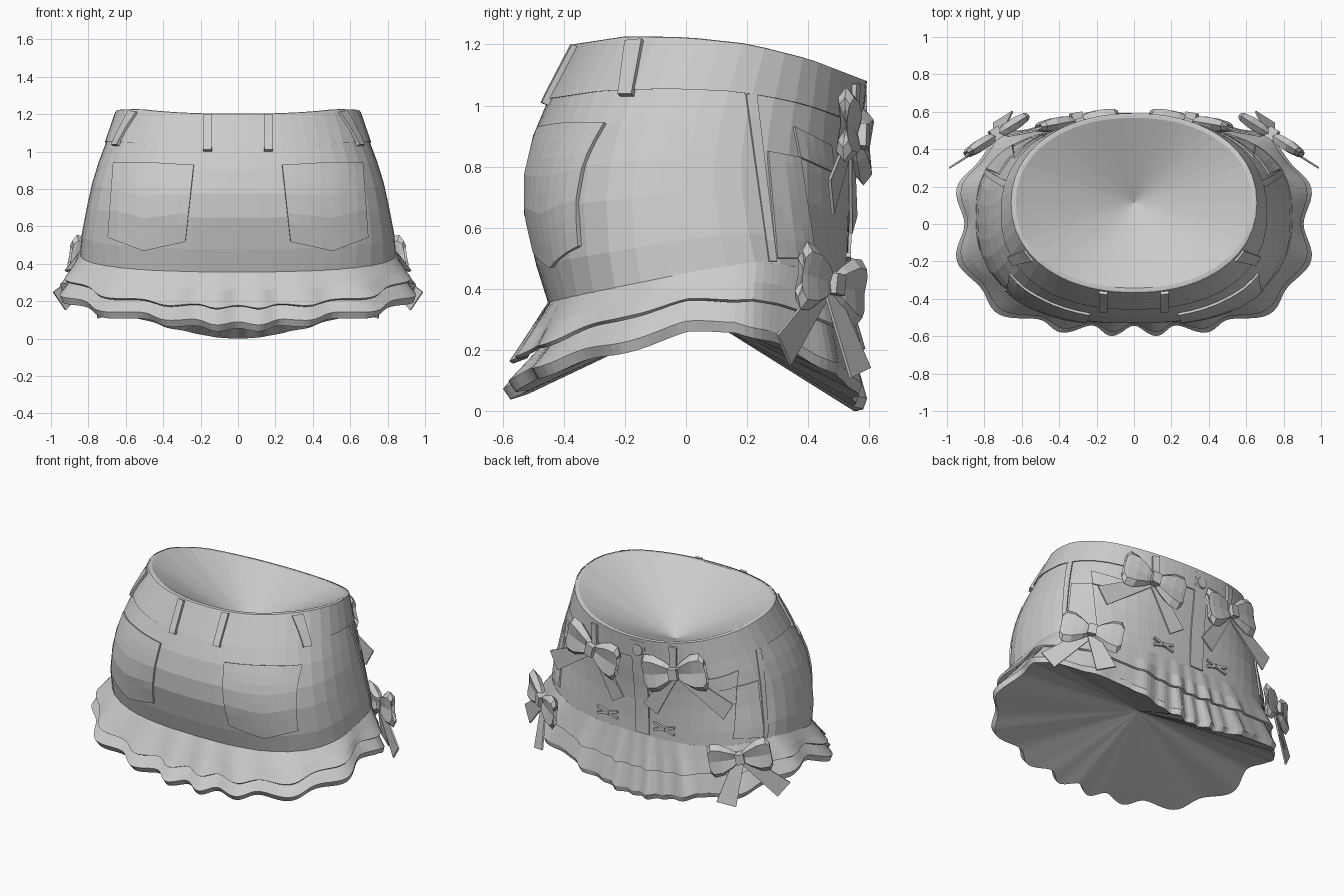
import bpy, bmesh, math
from mathutils import Vector, Matrix
from mathutils.bvhtree import BVHTree

if "Cube" in bpy.data.objects:
    bpy.data.objects.remove(bpy.data.objects["Cube"])

grey = bpy.data.materials.new("cloth grey")
grey.diffuse_color = (0.6, 0.6, 0.6, 1)
grey.use_nodes = True
grey.node_tree.nodes["Principled BSDF"].inputs["Base Color"].default_value = grey.diffuse_color


def interp(tab, x):
    if x <= tab[0][0]:
        return tab[0][1]
    for (a, va), (b, vb) in zip(tab, tab[1:]):
        if x <= b:
            return va + (vb - va) * (x - a) / (b - a)
    return tab[-1][1]


def finish(name, bm, solid=0, offset=0):
    bmesh.ops.recalc_face_normals(bm, faces=bm.faces)
    me = bpy.data.meshes.new(name)
    bm.to_mesh(me)
    bm.free()
    me.materials.append(grey)
    ob = bpy.data.objects.new(name, me)
    bpy.context.collection.objects.link(ob)
    if solid:
        m = ob.modifiers.new("thickness", 'SOLIDIFY')
        m.thickness, m.offset = solid, offset
    return ob


def ring(count, hx, y0, y1, n, zfun, amp=0):
    """Rounded-box outline in polar form; zfun takes depth (-1 front, 1 back) and sine of angle."""
    cy, hy, pts = (y0 + y1) / 2, (y1 - y0) / 2, []
    for i in range(count):
        th = 2 * math.pi * i / count - math.pi / 2
        c, s = math.cos(th), math.sin(th)
        r = (abs(c / hx) ** n + abs(s / hy) ** n) ** (-1 / n)
        back = max(0, s) ** 2
        w = -math.cos(16 * (th + math.pi / 2)) * (1 - .7 * back) + .45 * back * math.cos(32 * th)
        z = zfun(s * r / hy, s) - amp * .35 * w * (1 - back)
        r += amp * w
        pts.append(Vector((c * r, cy + s * r, z)))
    return pts


def loft(bm, rings, bottom=None, top=None):
    vs = [[bm.verts.new(p) for p in r] for r in rings]
    k = len(rings[0])
    for a, b in zip(vs, vs[1:]):
        for i in range(k):
            j = (i + 1) % k
            bm.faces.new((a[i], a[j], b[j], b[i]))
    for apex, r in ((bottom, vs[0]), (top, vs[-1])):
        if apex is not None:
            v = bm.verts.new(apex)
            for i in range(k):
                bm.faces.new((r[i], r[(i + 1) % k], v))


# Heights of waist, seam and frill edges from front (-1) to back (+1)
WAIST = [(-1, 1.2), (-.65, 1.225), (-.23, 1.222), (.2, 1.2), (.62, 1.15), (1, 1.08)]
SEAM = [(-1, .35), (-.5, .40), (0, .45), (.4, .48), (.7, .46), (1, .40)]
UPPER = [(-1, .17), (-.74, .195), (-.49, .24), (-.21, .32), (0, .36), (.22, .375), (.48, .31), (.74, .25), (1, .2)]
HEM = [(-1, .045), (-.74, .09), (-.49, .13), (-.21, .2), (0, .25), (.16, .265), (.32, .22), (.48, .15),
       (.74, .09), (1, 0)]
# Body sections: level, half width, front y, back y, squareness
BODY = [(0, .845, -.45, .53, 2.7), (.15, .835, -.49, .53, 2.7), (.35, .805, -.53, .535, 2.6),
        (.5, .78, -.53, .545, 2.5), (.65, .745, -.50, .56, 2.4), (.79, .705, -.45, .57, 2.3),
        (1, .65, -.36, .585, 2.15)]


def body_ring(k, count=56, off=0, dz=0):
    t, hx, y0, y1, n = BODY[k]
    f = lambda s, sn: interp(SEAM, s) * (1 - t) + interp(WAIST, s) * t + dz
    return ring(count, hx + off, y0 - off, y1 + off, n, f)


# Main body with sunken top
bm = bmesh.new()
loft(bm, [body_ring(k) for k in range(7)] + [body_ring(6, off=-.018)], top=(0, .115, .88))
body = finish("body", bm)
tree = BVHTree.FromPolygons([v.co.copy() for v in body.data.vertices],
                            [tuple(p.vertices) for p in body.data.polygons])

# Waistband
bm = bmesh.new()
loft(bm, [body_ring(5), body_ring(5, off=.007), body_ring(6, off=.007), body_ring(6, dz=.002)])
finish("waistband", bm)

# Upper and lower frills; the lower one is closed by a folded fan underneath
K = 192
bm = bmesh.new()
loft(bm, [body_ring(0, K, dz=.01),
          ring(K, .885, -.505, .55, 2.75, lambda s, a: (interp(SEAM, s) + interp(UPPER, a)) / 2, .012),
          ring(K, .915, -.555, .57, 2.8, lambda s, a: interp(UPPER, a), .024)])
finish("upper_frill", bm, .014, -1)
bm = bmesh.new()
loft(bm, [ring(K, .925, -.548, .56, 2.85, lambda s, a: interp(HEM, a), .028),
          ring(K, .935, -.572, .572, 2.85, lambda s, a: interp(HEM, a) + .035, .028),
          ring(K, .85, -.47, .53, 2.8, lambda s, a: interp(UPPER, a) + .04, .008)],
     bottom=(0, .04, .32))
finish("lower_frill", bm)


def cast(axis, side, a, z):
    d = Vector((0, -side, 0)) if axis == 'y' else Vector((-side, 0, 0))
    for _ in range(20):
        o = Vector((a, side * 3, z)) if axis == 'y' else Vector((side * 3, a, z))
        hit = tree.ray_cast(o, d)[0]
        if hit:
            return hit
        z -= .01
    return o + d * 2.5


def drape(name, axis, side, top, bot, th, nu=4, nv=8):
    """Plate laid on the body between two outlines given in the (x or y, z) plane."""
    bm, rows = bmesh.new(), []
    cols = [(i, u / nu) for i in range(len(top) - 1) for u in range(nu)] + [(len(top) - 2, 1)]
    for i, f in cols:
        a = Vector(top[i]).lerp(Vector(top[i + 1]), f)
        b = Vector(bot[i]).lerp(Vector(bot[i + 1]), f)
        rows.append([bm.verts.new(cast(axis, side, *a.lerp(b, v / nv))) for v in range(nv + 1)])
    for r, q in zip(rows, rows[1:]):
        for v in range(nv):
            bm.faces.new((r[v], q[v], q[v + 1], r[v + 1]))
    return finish(name, bm, 2 * th, 0)


# Pockets, seams and belt loops, on both sides
for s, tag in ((1, "right"), (-1, "left")):
    fx = lambda pts: [(x * s, z) for x, z in pts]
    drape("rear_pocket_" + tag, 'y', -1, fx([(.235, .925), (.5, .94), (.66, .94)]),
          fx([(.28, .52), (.5, .47), (.69, .54)]), .013)
    drape("belt_loop_inner_" + tag, 'y', -1, fx([(.14, 1.19), (.185, 1.19)]),
          fx([(.14, 1.0), (.185, 1.0)]), .024, 1)
    drape("belt_loop_outer_" + tag, 'x', s, [(-.19, 1.205), (-.135, 1.21)],
          [(-.215, 1.03), (-.17, 1.03)], .02, 1)
    drape("belt_loop_far_" + tag, 'y', 1, fx([(.265, 1.075), (.31, 1.07)]),
          fx([(.265, .92), (.31, .92)]), .022, 1)
    drape("side_seam_" + tag, 'x', s, [(.195, 1.035), (.23, 1.035)],
          [(.27, .49), (.295, .49)], .008, 1)
    drape("side_pocket_" + tag, 'x', s, [(.265, .85), (.37, .83)],
          [(.295, .5), (.42, .5)], .009, 4, 12)
    drape("pocket_facing_" + tag, 'x', s, [(.35, .93), (.47, .87)],
          [(.37, .83), (.48, .78)], .009, 4)

# Overlapping placket with button
drape("placket", 'y', 1, [(-.1, 1.06), (0, 1.06)], [(-.1, .42), (0, .42)], .009, 2)
bm = bmesh.new()
bmesh.ops.create_cone(bm, cap_ends=True, segments=16, radius1=.04, radius2=.036, depth=.02,
                      matrix=Matrix.Translation((-.05, .583, 1.0)) @ Matrix.Rotation(-math.pi / 2, 4, 'X'))
finish("button", bm)


def strip(bm, a, b, normal, wa, wb, th=.005):
    """Flat ribbon from a to b that widens from wa to wb."""
    a, b = Vector(a), Vector(b)
    d = (b - a).normalized()
    w = d.cross(normal).normalized()
    n = w.cross(d).normalized() * th
    q = [[bm.verts.new(p + o) for p in (a - w * wa, a + w * wa, b + w * wb, b - w * wb)] for o in (n, -n)]
    bm.faces.new(q[0])
    bm.faces.new(q[1])
    for i in range(4):
        j = (i + 1) % 4
        bm.faces.new((q[0][i], q[0][j], q[1][j], q[1][i]))


WING = [(.012, .035, .02), (.06, .075, .038), (.13, .118, .042), (.19, .125, .032), (.215, .085, .02), (.2, .05, .01)]


def bow(name, s, loc, az, tilt, size, tails):
    """Two creased wings, a knot and two tails; s mirrors it across x."""
    loc = Vector((loc[0] * s, loc[1], loc[2]))
    n = Vector((math.cos(az) * s, math.sin(az), 0))
    tan = Vector((math.sin(az) * s, -math.cos(az), 0))
    X = tan * math.cos(tilt) + Vector((0, 0, math.sin(tilt)))
    Z = X.cross(n)
    bm = bmesh.new()
    for d in (1, -1):
        rings = []
        for u, hh, hd in WING:
            rg = []
            for k in range(8):
                ang = k * math.pi / 4
                pinch = .5 if k % 4 == 0 else 1.2
                rg.append(loc + size * (X * d * u + n * hd * math.cos(ang) * pinch + Z * hh * math.sin(ang)))
            rings.append(rg)
        loft(bm, rings, top=loc + X * d * .16 * size)
    kn = Matrix((X, n, Z)).transposed().to_4x4()
    bmesh.ops.create_cube(bm, size=1, matrix=Matrix.Translation(loc + n * .008) @ kn
                          @ Matrix.Diagonal((.06 * size, .07 * size, .075 * size, 1)))
    for tip, w in tails:
        strip(bm, loc - n * .012, (tip[0] * s, tip[1], tip[2]), n, .03, w)
    finish(name, bm)


for s, tag in ((1, "right"), (-1, "left")):
    # Large bows below the waist, and bows on the frill corners
    bow("upper_bow_" + tag, s, (.305, .553, .9), math.radians(80), math.radians(12), 1.0,
        [((.65, .475, .70), .065), ((.12, .548, .61), .055)])
    bow("frill_bow_" + tag, s, (.735, .475, .415), math.radians(58), math.radians(10), .9,
        [((.955, .32, .2), .062), ((.70, .57, .125), .062)])
    # Tiny flat bows above the frill
    bm = bmesh.new()
    for d in (1, -1):
        strip(bm, (s * .21 - .075, .532, .49 - .022 * d), (s * .21 + .075, .532, .49 + .022 * d),
              Vector((0, 1, 0)), .008, .008, .008)
    bmesh.ops.create_cube(bm, size=.024, matrix=Matrix.Translation((s * .21, .534, .49)))
    finish("tiny_bow_" + tag, bm)
